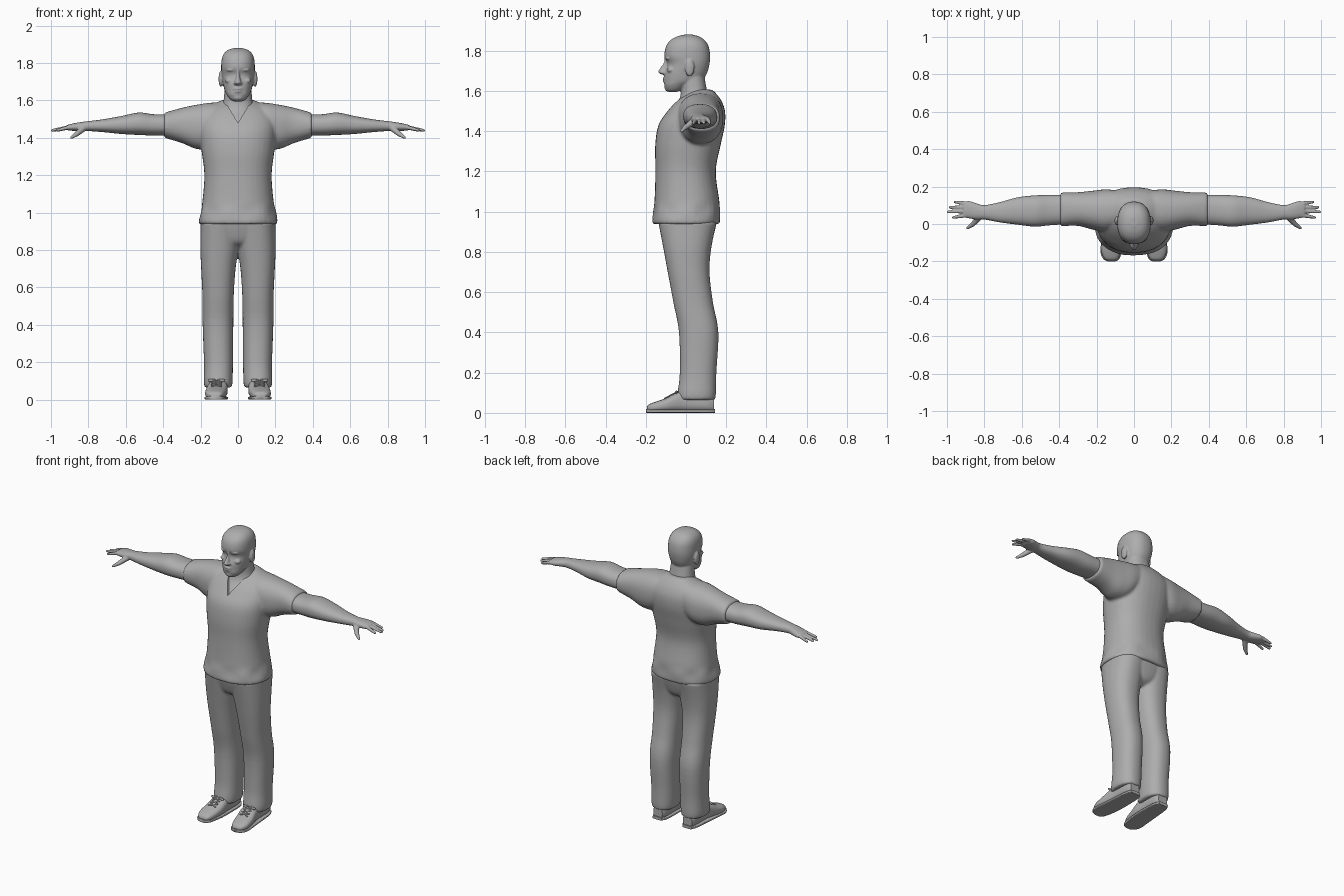
import bpy, bmesh, math
from mathutils import Vector

cube = bpy.data.objects.get("Cube")
if cube:
    bpy.data.objects.remove(cube, do_unlink=True)

GREY = (0.42, 0.42, 0.42, 1)
grey = bpy.data.materials.new("plain grey")
grey.use_nodes = True
grey.diffuse_color = GREY
grey.node_tree.nodes["Principled BSDF"].inputs["Base Color"].default_value = GREY


def spline(rings, steps=5):
    """Catmull-Rom interpolation between cross-sections."""
    out, last = [], len(rings) - 1
    for i in range(last):
        p = [Vector(rings[max(0, min(last, i + k))]) for k in (-1, 0, 1, 2)]
        for j in range(steps):
            t = j / steps
            out.append(0.5 * (2 * p[1] + (p[2] - p[0]) * t
                              + (2 * p[0] - 5 * p[1] + 4 * p[2] - p[3]) * t ** 2
                              + (3 * p[1] - p[0] - 3 * p[2] + p[3]) * t ** 3))
    return out + [Vector(rings[last])]


def loft(bm, rings, axis="z", side=1, power=2.3, sides=36, ripple=None):
    """Skin rings of (station, low a, high a, low b, high b) along an axis."""
    loops = []
    for t, a0, a1, b0, b1 in spline(rings):
        loop = []
        for i in range(sides):
            ang = math.tau * i / sides
            c, s = math.cos(ang), math.sin(ang)
            swell = 1 + (ripple(t, ang) if ripple else 0)
            a = (a0 + a1) / 2 + swell * (a1 - a0) / 2 * math.copysign(abs(c) ** (2 / power), c)
            b = (b0 + b1) / 2 + swell * (b1 - b0) / 2 * math.copysign(abs(s) ** (2 / power), s)
            x, y, z = {"x": (t, a, b), "y": (a, t, b), "z": (a, b, t)}[axis]
            loop.append(bm.verts.new((x * side, y, z)))
        loops.append(loop)
    faces = [bm.faces.new((p[i], p[(i + 1) % sides], q[(i + 1) % sides], q[i]))
             for p, q in zip(loops, loops[1:]) for i in range(sides)]
    faces += [bm.faces.new(loops[0]), bm.faces.new(loops[-1])]
    bmesh.ops.recalc_face_normals(bm, faces=faces)


def mid(rings):
    """Turn (z, half width, front, back) into symmetric rings."""
    return [(z, -w, w, f, b) for z, w, f, b in rings]


def blob(bm, centre, radii, side=1):
    verts = bmesh.ops.create_uvsphere(bm, u_segments=20, v_segments=12, radius=1)["verts"]
    for v in verts:
        v.co = Vector([c + r * k for c, r, k in zip(centre, radii, v.co)])
        v.co.x *= side
    if side < 0:
        bmesh.ops.reverse_faces(bm, faces=list({f for v in verts for f in v.link_faces}))


def rod(bm, start, end, r1, r2, side=1):
    """Tapered rod with round ends."""
    p, q = Vector(start), Vector(end)
    p.x *= side
    q.x *= side
    turn = (q - p).to_track_quat("Z", "Y")
    made = bmesh.ops.create_cone(bm, cap_ends=True, segments=14, radius1=r1, radius2=r2,
                                 depth=(q - p).length)
    for v in made["verts"]:
        v.co = turn @ v.co + (p + q) / 2
    blob(bm, p, (r1,) * 3)
    blob(bm, q, (r2,) * 3)


def finish(name, bm, voxel=0, relax=3, cutter=None):
    """Fuse the pieces into one skin, cut if needed, and shade smooth."""
    mesh = bpy.data.meshes.new(name)
    bm.to_mesh(mesh)
    bm.free()
    ob = bpy.data.objects.new(name, mesh)
    bpy.context.collection.objects.link(ob)
    if voxel:
        fuse = ob.modifiers.new("fuse", "REMESH")
        fuse.mode, fuse.voxel_size = "VOXEL", voxel
        soft = ob.modifiers.new("soften", "SMOOTH")
        soft.factor, soft.iterations = 0.5, relax
    if cutter:
        cut = ob.modifiers.new("cut", "BOOLEAN")
        cut.operation, cut.object = "DIFFERENCE", cutter
    if ob.modifiers:
        dg = bpy.context.evaluated_depsgraph_get()
        ob.data = bpy.data.meshes.new_from_object(ob.evaluated_get(dg))
        ob.modifiers.clear()
    ob.data.materials.clear()
    ob.data.materials.append(grey)
    ob.data.shade_smooth()
    ob.data.set_sharp_from_angle(angle=math.radians(50))
    return ob


# Head with neck, facial features and ears
bm = bmesh.new()
loft(bm, mid([(1.595, .022, -.086, -.05), (1.605, .042, -.097, -.02), (1.63, .06, -.107, .02),
              (1.655, .072, -.108, .08), (1.69, .08, -.106, .105), (1.735, .087, -.093, .117),
              (1.775, .09, -.107, .12), (1.82, .087, -.1, .113), (1.85, .075, -.08, .095),
              (1.87, .052, -.048, .068), (1.88, .02, -.01, .035)]))
loft(bm, mid([(1.4, .09, -.11, .1), (1.44, .1, -.114, .12), (1.5, .1, -.078, .13),
              (1.55, .09, -.038, .12), (1.6, .077, -.025, .105), (1.68, .07, -.03, .09)]))
loft(bm, mid([(1.682, .014, -.122, -.07), (1.694, .019, -.139, -.07), (1.71, .014, -.131, -.07),
              (1.74, .008, -.111, -.06), (1.77, .01, -.107, -.06)]))
blob(bm, (0, -.107, 1.662), (.024, .01, .006))
blob(bm, (0, -.106, 1.648), (.02, .01, .006))
blob(bm, (0, -.087, 1.617), (.03, .02, .02))
for side in (1, -1):
    blob(bm, (.034, -.074, 1.74), (.015, .014, .01), side)
    blob(bm, (.034, -.088, 1.762), (.026, .014, .007), side)
    blob(bm, (.048, -.075, 1.705), (.022, .02, .015), side)
    blob(bm, (.015, -.112, 1.692), (.009, .012, .008), side)
    blob(bm, (.092, .018, 1.715), (.012, .024, .042), side)
finish("head", bm, .005, 2)

# Wedge for the V neckline
bm = bmesh.new()
tri = [bm.verts.new((x, -.3, z)) for x, z in ((0, 1.48), (.085, 1.62), (-.085, 1.62))]
face = bm.faces.new(tri)
moved = bmesh.ops.extrude_face_region(bm, geom=[face])["geom"]
bmesh.ops.translate(bm, vec=(0, .3, 0), verts=[v for v in moved if isinstance(v, bmesh.types.BMVert)])
bmesh.ops.recalc_face_normals(bm, faces=bm.faces)
wedge = finish("neckline_cutter", bm)
wedge.hide_render = True

# Shirt with short sleeves and a loosely folded hem
bm = bmesh.new()
loft(bm, mid([(.938, .207, -.165, .166), (.96, .21, -.168, .17), (1.05, .192, -.157, .166),
              (1.2, .18, -.152, .148), (1.33, .195, -.153, .172), (1.43, .205, -.137, .193),
              (1.5, .2, -.092, .194), (1.55, .17, -.047, .177), (1.585, .12, 0, .152),
              (1.607, .07, .03, .13)]),
     ripple=lambda t, a: .025 * math.cos(7 * a) * max(0, 1 - abs(t - 1) / .05))
for side in (1, -1):
    loft(bm, [(.04, .01, .17, 1.45, 1.59), (.14, -.04, .185, 1.35, 1.588),
              (.22, -.03, .178, 1.34, 1.577), (.3, -.01, .17, 1.372, 1.56),
              (.395, -.012, .168, 1.4, 1.534)], "x", side)
finish("shirt", bm, .009, 3, wedge)
bpy.data.objects.remove(wedge, do_unlink=True)

# Trousers
bm = bmesh.new()
loft(bm, mid([(.81, .04, -.05, .08), (.84, .11, -.1, .12), (.9, .185, -.125, .142),
              (.97, .195, -.142, .157)]))
for side in (1, -1):
    loft(bm, [(.065, .034, .178, -.04, .145), (.1, .029, .183, -.042, .149),
              (.2, .027, .182, -.031, .151), (.4, .025, .189, -.035, .161),
              (.55, .023, .19, -.063, .134), (.7, .013, .197, -.091, .117),
              (.82, -.005, .202, -.113, .126), (.95, -.02, .2, -.138, .153)], side=side)
finish("trousers", bm, .008, 3)

for side, label in ((1, "left"), (-1, "right")):
    # Arm and hand
    bm = bmesh.new()
    loft(bm, [(.34, 0, .155, 1.412, 1.525), (.45, -.007, .156, 1.412, 1.526),
              (.53, -.014, .153, 1.415, 1.535), (.62, -.004, .143, 1.42, 1.517),
              (.72, .009, .116, 1.43, 1.499), (.8, .024, .101, 1.436, 1.489),
              (.84, .024, .11, 1.436, 1.484), (.88, .03, .122, 1.437, 1.477),
              (.912, .036, .119, 1.44, 1.469)], "x", side)
    for base, tip, reach in ((.046, .035, .966), (.068, .065, .993),
                             (.089, .09, .984), (.11, .118, .958)):
        rod(bm, (.9, base, 1.457), (reach, tip, 1.44), .0115, .0075, side)
    rod(bm, (.825, .04, 1.452), (.862, -.002, 1.42), .018, .013, side)
    rod(bm, (.862, -.002, 1.42), (.89, -.021, 1.402), .013, .008, side)
    finish(label + "_arm", bm, .0045, 2)

    # Shoe upper
    bm = bmesh.new()
    loft(bm, [(-.195, .1, .14, .008, .028), (-.185, .085, .158, .005, .042),
              (-.15, .07, .174, .004, .056), (-.1, .06, .174, .004, .073),
              (-.05, .055, .165, .004, .1), (0, .058, .156, .004, .112),
              (.1, .06, .152, .004, .1), (.138, .075, .14, .006, .08)], "y", side, 2.6)
    finish(label + "_shoe", bm)

    # Sole
    bm = bmesh.new()
    loft(bm, [(-.2, .1, .14, 0, .02), (-.188, .08, .163, 0, .019), (-.15, .066, .179, 0, .017),
              (-.06, .054, .172, 0, .017), (.1, .056, .157, 0, .017),
              (.145, .075, .14, 0, .019)], "y", side, 5)
    finish(label + "_sole", bm)

    # Crossed laces and a bow
    bm = bmesh.new()
    for i in range(4):
        y, z = -.105 + .02 * i, .072 + .0105 * i
        for near, far in ((.09, .14), (.14, .09)):
            rod(bm, (near, y, z), (far, y + .02, z + .01), .004, .004, side)
    for x in (.085, .145):
        blob(bm, (x, -.048, .103), (.016, .006, .008), side)
    finish(label + "_laces", bm)
